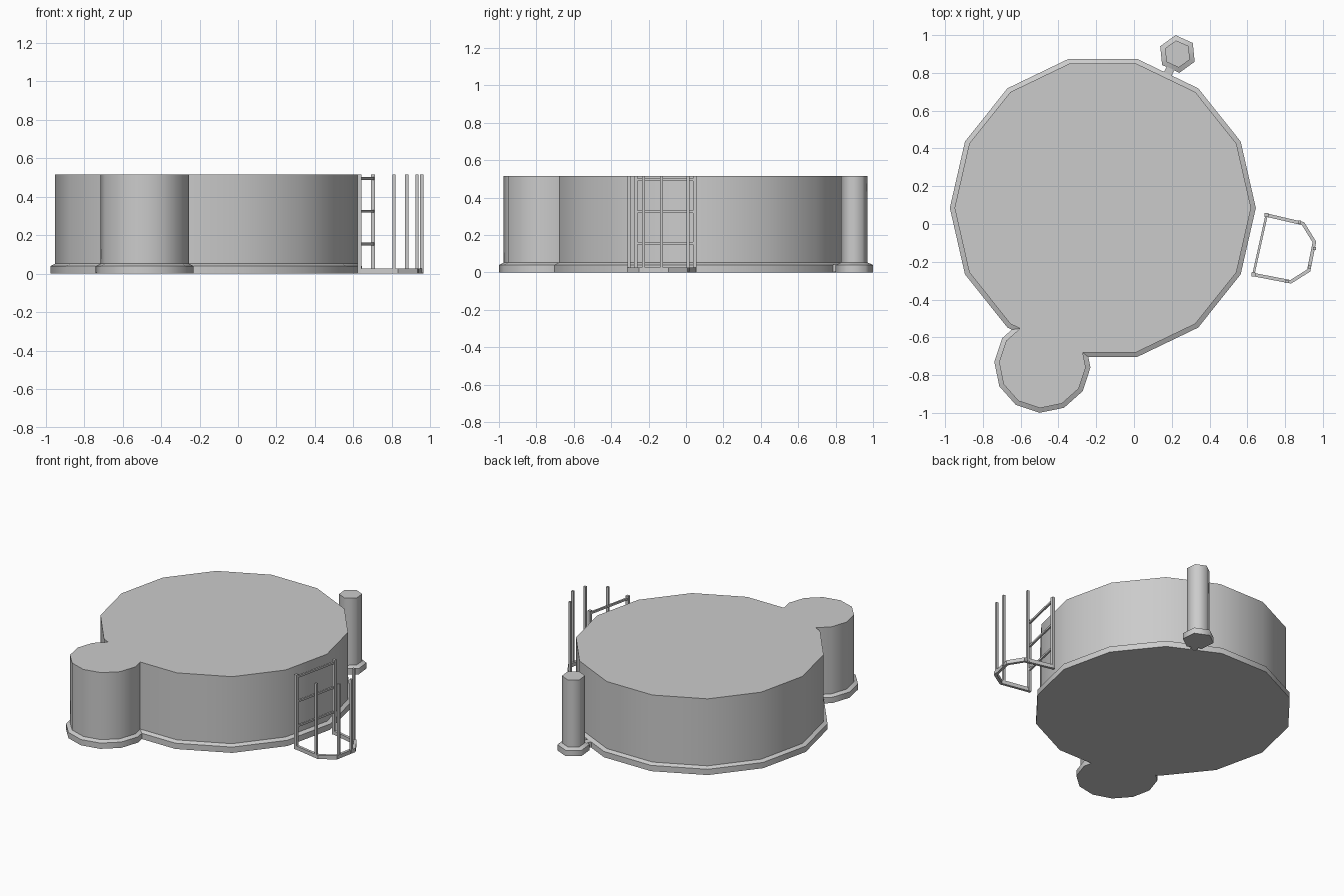
import bpy, bmesh
from math import cos, sin, radians, atan2
from mathutils import Vector

if "Cube" in bpy.data.objects:
    bpy.data.objects.remove(bpy.data.objects["Cube"], do_unlink=True)

HEIGHT = 0.515
grey = bpy.data.materials.new("concrete grey")
grey.use_nodes = True
grey.diffuse_color = (0.6, 0.6, 0.6, 1)
grey.node_tree.nodes["Principled BSDF"].inputs["Base Color"].default_value = (0.6, 0.6, 0.6, 1)


def finish(name, bm):
    """Turn a bmesh into a named, coloured object."""
    bmesh.ops.recalc_face_normals(bm, faces=bm.faces)
    mesh = bpy.data.meshes.new(name)
    bm.to_mesh(mesh)
    bm.free()
    mesh.materials.append(grey)
    obj = bpy.data.objects.new(name, mesh)
    bpy.context.collection.objects.link(obj)
    return obj


def smooth(obj, degrees):
    bpy.ops.object.select_all(action='DESELECT')
    obj.select_set(True)
    bpy.context.view_layer.objects.active = obj
    bpy.ops.object.shade_smooth_by_angle(angle=radians(degrees))


def tower(name, centre, sides, turn, foot_r, wall_r):
    """Prism with a wider foot whose upper edge slopes in to the wall."""
    bm = bmesh.new()
    rings = []
    for r, z in ((foot_r, 0), (foot_r, 0.04), (wall_r, 0.052), (wall_r, HEIGHT)):
        angles = [radians(turn + 360 * i / sides) for i in range(sides)]
        rings.append([bm.verts.new((centre[0] + r * cos(a), centre[1] + r * sin(a), z))
                      for a in angles])
    bm.faces.new(rings[0])
    bm.faces.new(rings[-1])
    for low, high in zip(rings, rings[1:]):
        for i in range(sides):
            j = (i + 1) % sides
            bm.faces.new((low[i], low[j], high[j], high[i]))
    return finish(name, bm)


def bar(bm, a, b, width, height):
    """Square bar between two points; horizontal bars are centred on their height."""
    a, b = Vector(a), Vector(b)
    along = (b - a).normalized()
    side = Vector((-along.y, along.x, 0)) if abs(along.z) < 0.5 else Vector((1, 0, 0))
    up = along.cross(side)
    ends = [[bm.verts.new(p + side * s * width / 2 + up * u * height / 2)
             for s, u in ((-1, -1), (1, -1), (1, 1), (-1, 1))] for p in (a, b)]
    bm.faces.new(ends[0])
    bm.faces.new(ends[1])
    for i in range(4):
        j = (i + 1) % 4
        bm.faces.new((ends[0][i], ends[0][j], ends[1][j], ends[1][i]))


# Large tank merged with the smaller round pod
tank_centre = Vector((-0.165, 0.085, 0))
tank = tower("tank", tank_centre, 14, 0, 0.81, 0.785)
pod = tower("pod", (-0.485, -0.745), 12, 26.6, 0.255, 0.23)
union = tank.modifiers.new("union", 'BOOLEAN')
union.operation = 'UNION'
union.solver = 'EXACT'
union.object = pod
bpy.context.view_layer.objects.active = tank
bpy.ops.object.modifier_apply(modifier="union")
bpy.data.objects.remove(pod, do_unlink=True)
smooth(tank, 32)

# Hexagonal pipe standing behind the tank
pipe_centre = Vector((0.23, 0.90, 0))
pipe = tower("pipe", pipe_centre, 6, 35.7, 0.10, 0.072)
smooth(pipe, 62)

# Short link between the feet of the tank and the pipe
outward = (pipe_centre - tank_centre).normalized()
lift = Vector((0, 0, 0.022))
bm = bmesh.new()
bar(bm, tank_centre + outward * 0.77 + lift, tank_centre + outward * 0.85 + lift, 0.045, 0.038)
finish("pipe_link", bm)

# Ladder: two stiles and three rungs
stiles = [(0.632, -0.268), (0.702, 0.047)]
bm = bmesh.new()
for x, y in stiles:
    bar(bm, (x, y, 0), (x, y, HEIGHT), 0.02, 0.02)
for z in (0.155, 0.325, 0.495):
    bar(bm, (*stiles[0], z), (*stiles[1], z), 0.012, 0.014)
finish("ladder", bm)

# Safety cage: bent foot rail and four posts
bends = [(0.83, -0.306), (0.925, -0.246), (0.955, -0.095), (0.895, 0.002)]
path = [stiles[0], *bends, stiles[1]]
bm = bmesh.new()
for a, b in zip(path, path[1:]):
    reach = (Vector(b) - Vector(a)).normalized() * 0.003
    p, q = Vector(a) - reach, Vector(b) + reach
    bar(bm, (*p, 0.013), (*q, 0.013), 0.018, 0.026)
finish("cage_foot_rail", bm)
bm = bmesh.new()
for x, y in [(0.81, -0.305), (0.93, -0.228), (0.955, -0.13), (0.877, 0.01)]:
    bar(bm, (x, y, 0.005), (x, y, HEIGHT), 0.016, 0.016)
finish("cage_posts", bm)
